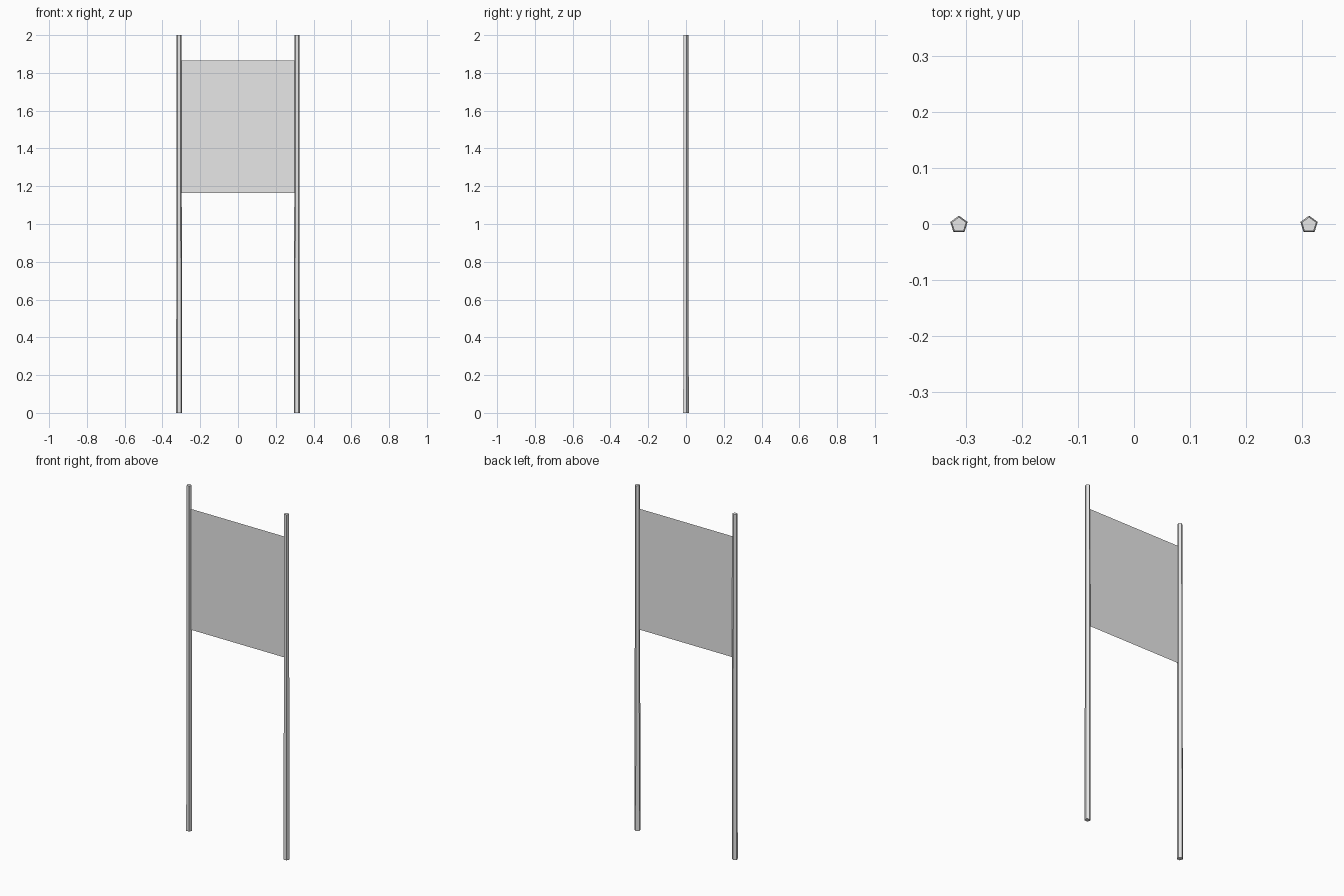
import bpy
import bmesh
from math import radians

cube = bpy.data.objects.get("Cube")
if cube:
    bpy.data.objects.remove(cube, do_unlink=True)

HEIGHT = 2.0
POST_X = 0.312
CENTRE_Y = -0.0015

# Single grey finish
grey = bpy.data.materials.new("light_grey")
grey.use_nodes = True
colour = (0.8, 0.8, 0.8, 1.0)
grey.diffuse_color = colour
grey.node_tree.nodes["Principled BSDF"].inputs["Base Color"].default_value = colour


def finish(name, bm, location):
    mesh = bpy.data.meshes.new(name)
    bm.to_mesh(mesh)
    bm.free()
    mesh.materials.append(grey)
    obj = bpy.data.objects.new(name, mesh)
    obj.location = location
    bpy.context.collection.objects.link(obj)
    return obj


# Slightly tapered five-sided posts, one corner pointing back
for name, side in (("left_post", 1), ("right_post", -1)):
    bm = bmesh.new()
    bmesh.ops.create_cone(bm, cap_ends=True, segments=5,
                          radius1=0.0163, radius2=0.0138, depth=HEIGHT)
    finish(name, bm, (side * POST_X, CENTRE_Y, HEIGHT / 2))

# Flat sheet stretched between the posts
bm = bmesh.new()
bmesh.ops.create_grid(bm, x_segments=1, y_segments=1, size=0.5)
bmesh.ops.scale(bm, vec=(2 * POST_X, 0.7, 1), verts=bm.verts)
panel = finish("sign_panel", bm, (0, CENTRE_Y, 1.515))
panel.rotation_euler.x = radians(90)
